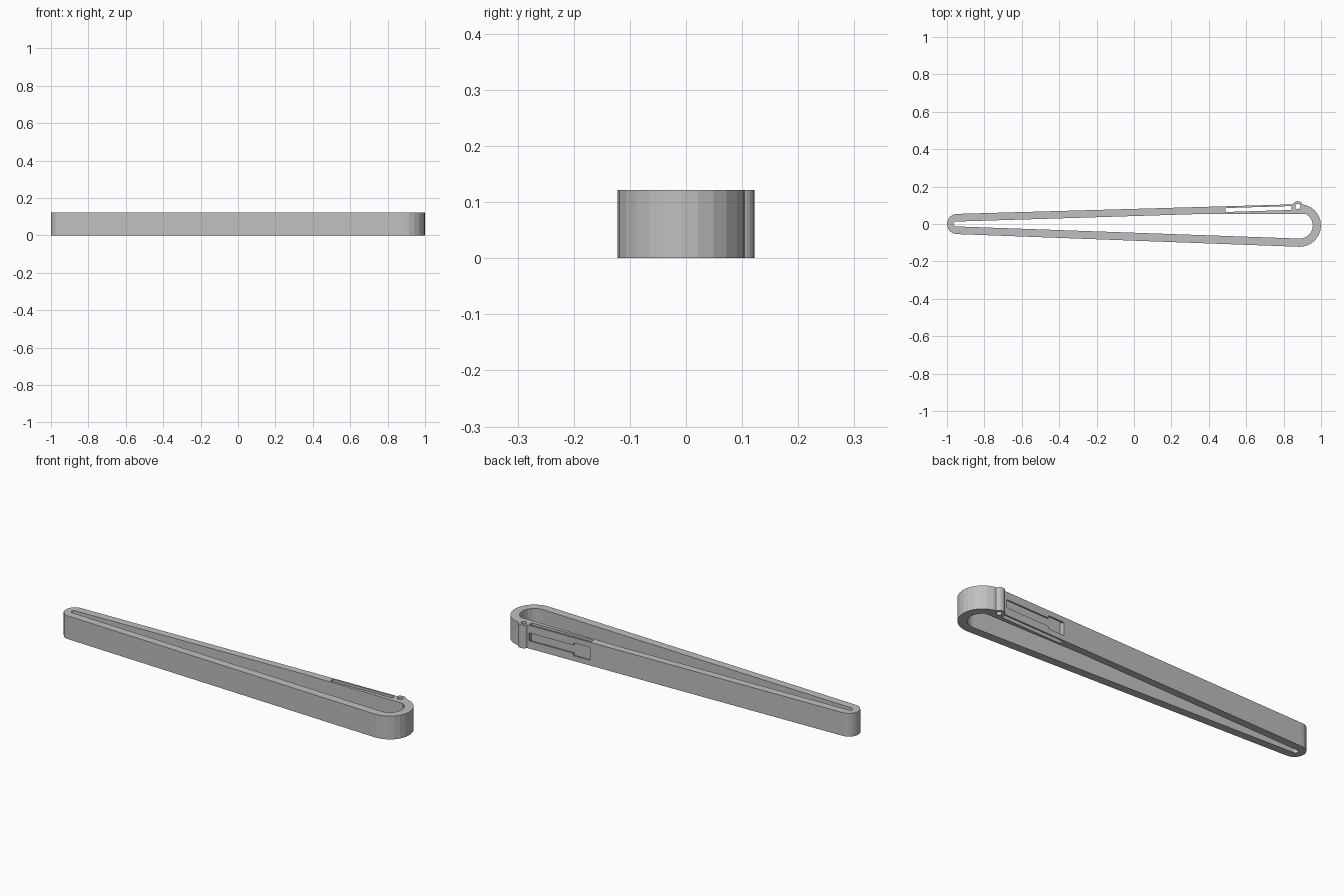
import bpy, bmesh, math
from mathutils import Vector
from mathutils.geometry import convex_hull_2d

cube = bpy.data.objects.get("Cube")
if cube:
    bpy.data.objects.remove(cube, do_unlink=True)

HEIGHT = 0.122
TILT = math.atan(0.031)

grey = bpy.data.materials.new("plain_grey")
grey.use_nodes = True
grey.diffuse_color = (0.53, 0.53, 0.53, 1)
grey.node_tree.nodes["Principled BSDF"].inputs["Base Color"].default_value = (0.53, 0.53, 0.53, 1)


def circle(x, y, r, n=24):
    return [Vector((x + r * math.cos(math.tau * i / n),
                    y + r * math.sin(math.tau * i / n))) for i in range(n)]


def prism(name, points, low=0.0, high=HEIGHT):
    """Extrude the convex hull of the points from low to high."""
    bm = bmesh.new()
    ring = [bm.verts.new((points[i].x, points[i].y, low)) for i in convex_hull_2d(points)]
    face = bm.faces.new(ring)
    top = bmesh.ops.extrude_face_region(bm, geom=[face])["geom"]
    bmesh.ops.translate(bm, vec=(0, 0, high - low),
                        verts=[v for v in top if isinstance(v, bmesh.types.BMVert)])
    bmesh.ops.recalc_face_normals(bm, faces=bm.faces)
    mesh = bpy.data.meshes.new(name)
    bm.to_mesh(mesh)
    bm.free()
    mesh.materials.append(grey)
    obj = bpy.data.objects.new(name, mesh)
    bpy.context.collection.objects.link(obj)
    return obj


def tilted_box(x1, x2, inner, outer):
    """Rectangle following the slope of the back wall, offset from that wall."""
    return [Vector((x, 0.108 + (x - 0.84) * math.tan(TILT) + d))
            for x in (x1, x2) for d in (inner, outer)]


def combine(target, tool, operation):
    mod = target.modifiers.new(tool.name, "BOOLEAN")
    mod.operation = operation
    mod.solver = "EXACT"
    mod.object = tool
    tool.hide_render = True
    tool.hide_viewport = True


# Tapered loop body with the pin boss on its back wall
body = prism("tapered_loop", circle(-0.946, 0, 0.054) + circle(0.886, -0.008, 0.114))
combine(body, prism("pin_boss", circle(0.875, 0.094, 0.028)), "UNION")

# Long opening, flattened beside the slot
wide_end = [Vector((p.x, min(p.y, 0.053))) for p in circle(0.886, -0.008, 0.07)]
opening = circle(-0.952, 0, 0.013) + wide_end + [Vector((0.34, 0.053))]

cutters = [
    prism("long_opening", opening, -0.05, 0.2),
    prism("pin_hole", circle(0.876, 0.094, 0.014, 16), -0.05, 0.2),
    prism("thin_slot", tilted_box(0.49, 0.843, -0.033, -0.012), -0.05, 0.2),
    prism("narrow_window", tilted_box(0.58, 0.838, -0.02, 0.03), 0.04, 0.082),
    prism("wide_window", tilted_box(0.492, 0.585, -0.02, 0.03), 0.027, 0.095),
]
for cutter in cutters:
    combine(body, cutter, "DIFFERENCE")

# Bake the modifiers and drop the helpers
graph = bpy.context.evaluated_depsgraph_get()
graph.update()
baked = bpy.data.meshes.new_from_object(body.evaluated_get(graph))
tools = [m.object for m in body.modifiers]
body.modifiers.clear()
body.data = baked
for tool in tools:
    bpy.data.objects.remove(tool, do_unlink=True)
